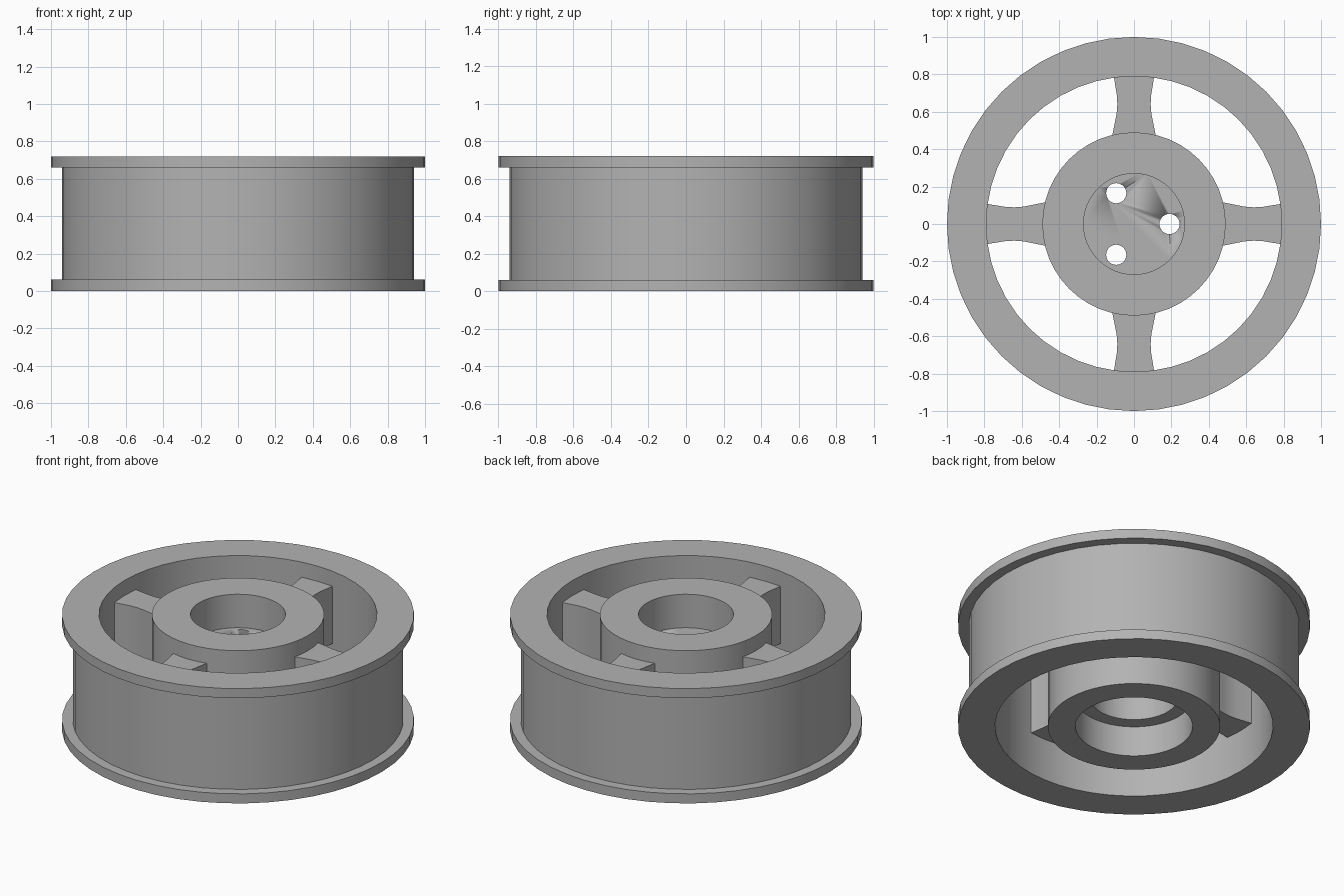
import bpy, bmesh, math
from mathutils import Matrix, Vector

if "Cube" in bpy.data.objects:
    bpy.data.objects.remove(bpy.data.objects["Cube"], do_unlink=True)

SEGMENTS = 48
HEIGHT = 0.72

grey = bpy.data.materials.new("plain grey")
grey.use_nodes = True
colour = (0.45, 0.45, 0.45, 1)
grey.diffuse_color = colour
grey.node_tree.nodes["Principled BSDF"].inputs["Base Color"].default_value = colour


def finish(name, bm, smooth=True):
    bmesh.ops.recalc_face_normals(bm, faces=bm.faces)
    mesh = bpy.data.meshes.new(name)
    bm.to_mesh(mesh)
    bm.free()
    mesh.materials.append(grey)
    obj = bpy.data.objects.new(name, mesh)
    bpy.context.collection.objects.link(obj)
    if smooth:
        bpy.ops.object.select_all(action='DESELECT')
        obj.select_set(True)
        bpy.context.view_layer.objects.active = obj
        bpy.ops.object.shade_smooth_by_angle(angle=math.radians(30))
    return obj


def lathe(name, profile):
    """Revolve a closed (radius, height) section around z."""
    bm = bmesh.new()
    rings = []
    for i in range(SEGMENTS):
        a = math.tau * i / SEGMENTS
        rings.append([bm.verts.new((r * math.cos(a), r * math.sin(a), z)) for r, z in profile])
    n = len(profile)
    for i, ring in enumerate(rings):
        after = rings[(i + 1) % SEGMENTS]
        for j in range(n):
            k = (j + 1) % n
            bm.faces.new((ring[j], after[j], after[k], ring[k]))
    return finish(name, bm)


def cylinder(name, radius, bottom, top, x=0, y=0, segments=SEGMENTS):
    bm = bmesh.new()
    bmesh.ops.create_cone(bm, cap_ends=True, segments=segments, radius1=radius, radius2=radius,
                          depth=top - bottom,
                          matrix=Matrix.Translation((x, y, (top + bottom) / 2)))
    return finish(name, bm)


# Rim: barrel with a flange at each end
lathe("rim", [(0.79, 0), (1, 0), (1, 0.06), (0.94, 0.06), (0.94, HEIGHT - 0.06),
              (1, HEIGHT - 0.06), (1, HEIGHT), (0.79, HEIGHT)])

# Hub: thick collar with a stepped bore
lathe("hub", [(0.49, 0), (0.49, HEIGHT), (0.27, HEIGHT), (0.27, 0.46),
              (0.25, 0.46), (0.25, 0.19), (0.333, 0.19), (0.333, 0)])

# Plate across the bore, drilled with three bolt holes
plate = cylinder("hub_plate", 0.28, 0.42, 0.51)
for i in range(3):
    a = math.tau * i / 3
    cutter = cylinder(f"bolt_hole_cutter_{i + 1}", 0.054, 0.3, 0.6,
                      0.19 * math.cos(a), 0.19 * math.sin(a), 24)
    cutter.hide_render = True
    cutter.hide_viewport = True
    cut = plate.modifiers.new("bolt hole", 'BOOLEAN')
    cut.operation = 'DIFFERENCE'
    cut.solver = 'EXACT'
    cut.object = cutter

# Spokes: four waisted bars buried in the hub and the rim
half_widths = [(0.46, 0.12), (0.49, 0.113), (0.59, 0.093), (0.64, 0.089),
               (0.69, 0.092), (0.79, 0.108), (0.82, 0.113)]
outline = half_widths + [(x, -y) for x, y in reversed(half_widths)]
for i, side in enumerate(("left", "back", "right", "front")):
    bm = bmesh.new()
    base = bm.faces.new([bm.verts.new((x, y, 0.265)) for x, y in outline])
    raised = bmesh.ops.extrude_face_region(bm, geom=[base], use_keep_orig=True)["geom"]
    bmesh.ops.translate(bm, vec=Vector((0, 0, 0.36)),
                        verts=[v for v in raised if isinstance(v, bmesh.types.BMVert)])
    bmesh.ops.rotate(bm, verts=bm.verts, cent=(0, 0, 0),
                     matrix=Matrix.Rotation(i * math.pi / 2, 3, 'Z'))
    finish(f"{side}_spoke", bm)
